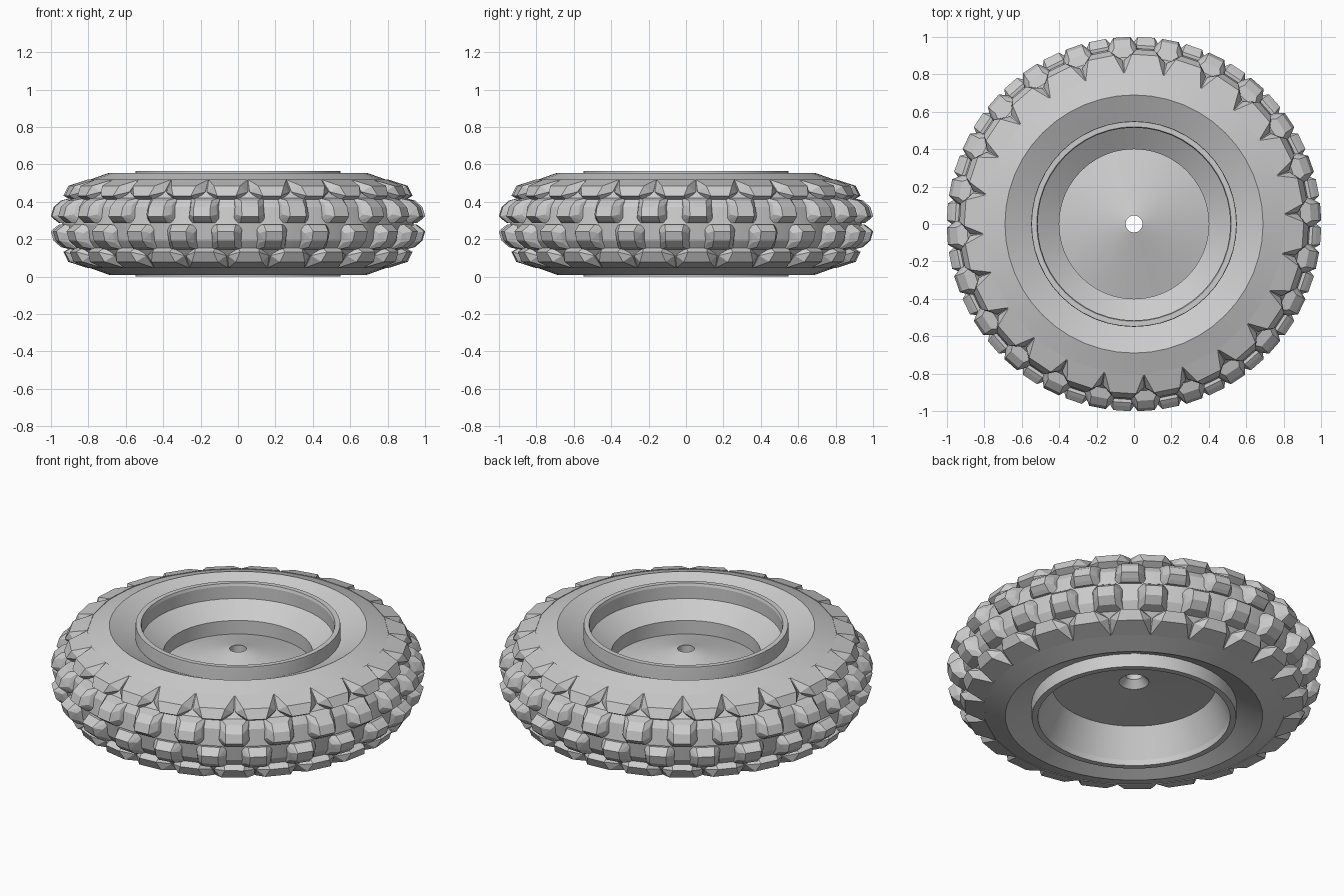
import bpy, bmesh
from math import sin, cos, pi, radians
from mathutils import Vector

if "Cube" in bpy.data.objects:
    bpy.data.objects.remove(bpy.data.objects["Cube"])

MID = 0.2825      # middle height of the wheel
COUNT = 24        # knobs per row


def finish(bm, name):
    bmesh.ops.recalc_face_normals(bm, faces=bm.faces[:])
    me = bpy.data.meshes.new(name)
    bm.to_mesh(me)
    bm.free()
    ob = bpy.data.objects.new(name, me)
    bpy.context.collection.objects.link(ob)
    return ob


def lathe(name, profile, seg):
    """Spin a closed (radius, z) outline around the z axis."""
    bm = bmesh.new()
    rings = [[bm.verts.new((r * cos(2 * pi * i / seg), r * sin(2 * pi * i / seg), z))
              for r, z in profile] for i in range(seg)]
    n = len(profile)
    for i in range(seg):
        a, b = rings[i], rings[(i + 1) % seg]
        for j in range(n):
            k = (j + 1) % n
            bm.faces.new((a[j], b[j], b[k], a[k]))
    return finish(bm, name)


def tread_row(name, points, side):
    """Ring of convex lugs; points are (radius, height from middle, half width)."""
    bm = bmesh.new()
    phase = radians(3.75) * side[1]
    for i in range(COUNT):
        a = phase + 2 * pi * i / COUNT
        out, tan = Vector((cos(a), sin(a), 0)), Vector((-sin(a), cos(a), 0))
        vs = [bm.verts.new(out * r + tan * w * s + Vector((0, 0, MID + side[0] * h)))
              for r, h, w in points for s in (-1, 1)]
        res = bmesh.ops.convex_hull(bm, input=vs)
        junk = {g for g in res["geom_interior"] + res["geom_unused"]
                if isinstance(g, bmesh.types.BMVert)}
        bmesh.ops.delete(bm, geom=list(junk), context='VERTS')
    bmesh.ops.dissolve_limit(bm, angle_limit=radians(2), verts=bm.verts[:], edges=bm.edges[:])
    return finish(bm, name)


# tire carcass: upper half outline mirrored to the lower half
half = [(0.54, 0.20), (0.69, 0.2725), (0.82, 0.226), (0.885, 0.15), (0.925, 0.09), (0.94, 0.0)]
carcass = half + [(r, -h) for r, h in reversed(half[:-1])]
tire = lathe("tire_carcass", [(r, MID + h) for r, h in carcass], 48)

# tread knobs and shoulder lugs, staggered row by row
knob = [(1.0, 0.04, 0.045), (0.985, 0.09, 0.045), (0.975, 0.018, 0.04),
        (0.955, 0.05, 0.075), (0.94, 0.10, 0.07), (0.945, 0.125, 0.045),
        (0.955, 0.004, 0.05), (0.90, 0.01, 0.09), (0.88, 0.14, 0.08)]
lug = [(0.80, 0.236, 0.104), (0.905, 0.203, 0.07), (0.932, 0.15, 0.05),
       (0.88, 0.12, 0.06), (0.87, 0.17, 0.11), (0.80, 0.20, 0.104)]
for label, s in (("upper", 1), ("lower", -1)):
    tread_row(label + "_knobs", knob, (s, s))
    tread_row(label + "_shoulder_lugs", lug, (s, -s))

# rim with raised lips, stepped barrel, domed disc and axle hole
rim = lathe("rim", [
    (0.045, 0.42), (0.40, 0.32), (0.40, 0.40), (0.515, 0.476), (0.515, 0.55),
    (0.52, 0.565), (0.548, 0.565), (0.55, 0.55), (0.55, 0.015), (0.548, 0.0),
    (0.515, 0.0), (0.51, 0.03), (0.44, 0.20), (0.08, 0.22), (0.045, 0.26)], 48)

# soften only the round-going facets
for ob in (tire, rim):
    bpy.ops.object.select_all(action='DESELECT')
    ob.select_set(True)
    bpy.context.view_layer.objects.active = ob
    bpy.ops.object.shade_smooth_by_angle(angle=radians(10))
